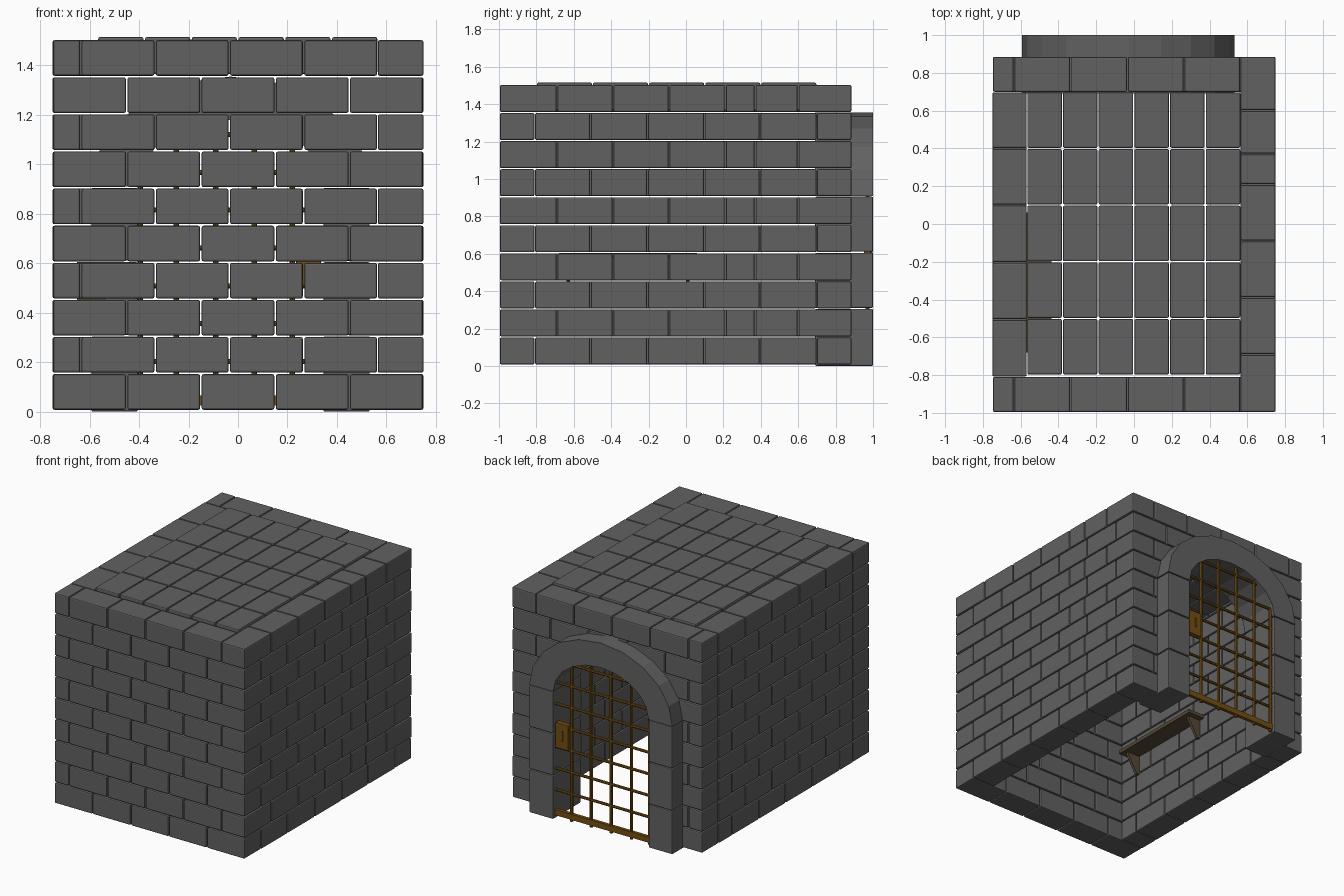
import bpy, bmesh, math
from mathutils import Matrix, Vector

if "Cube" in bpy.data.objects:
    bpy.data.objects.remove(bpy.data.objects["Cube"])


def material(name, rgb):
    m = bpy.data.materials.new(name)
    m.diffuse_color = (*rgb, 1)
    m.use_nodes = True
    m.node_tree.nodes["Principled BSDF"].inputs["Base Color"].default_value = m.diffuse_color
    return m


STONE = material("dark_stone", (0.12, 0.12, 0.12))
RUST = material("rusty_iron", (0.17, 0.075, 0.006))
WOOD = material("old_wood", (0.09, 0.065, 0.035))


def finish(name, bm, mat, bevel=0.0):
    bmesh.ops.recalc_face_normals(bm, faces=bm.faces)
    me = bpy.data.meshes.new(name)
    bm.to_mesh(me)
    bm.free()
    me.materials.append(mat)
    ob = bpy.data.objects.new(name, me)
    bpy.context.collection.objects.link(ob)
    if bevel:
        b = ob.modifiers.new("Bevel", 'BEVEL')
        b.width = bevel
        b.segments = 2
    return ob


def box(bm, x0, x1, y0, y1, z0, z1):
    m = Matrix.Translation(((x0 + x1) / 2, (y0 + y1) / 2, (z0 + z1) / 2)) @ \
        Matrix.Diagonal((x1 - x0, y1 - y0, z1 - z0, 1))
    bmesh.ops.create_cube(bm, size=1, matrix=m)


def rod(bm, a, b, r):
    a, b = Vector(a), Vector(b)
    d = b - a
    m = Matrix.Translation((a + b) / 2) @ d.to_track_quat('Z', 'Y').to_matrix().to_4x4()
    bmesh.ops.create_cone(bm, cap_ends=True, segments=8, radius1=r, radius2=r,
                          depth=d.length, matrix=m)


def prism(bm, pts, offset):
    f = bm.faces.new([bm.verts.new(p) for p in pts])
    ex = bmesh.ops.extrude_face_region(bm, geom=[f])
    bmesh.ops.translate(bm, vec=offset,
                        verts=[v for v in ex['geom'] if isinstance(v, bmesh.types.BMVert)])


G = 0.003                                   # half the joint between stones
H = 0.15                                    # course height
CX, SPRING = -0.03, 0.91                    # arch centre and springing height


def course(bm, cuts, lo, hi, row, along):
    z0, z1 = 0.005 + row * H + G, 0.005 + (row + 1) * H - G
    for a, b in zip(cuts, cuts[1:]):
        if along == 'x':
            box(bm, a + G, b - G, lo, hi, z0, z1)
        else:
            box(bm, lo, hi, a + G, b - G, z0, z1)


# Walls, laid course by course in running bond
front, back, right, left = (bmesh.new() for _ in range(4))
EVEN_X = [-0.75, -0.45, -0.15, 0.15, 0.45, 0.75]
ODD_X = [-0.75, -0.635, -0.335, -0.035, 0.265, 0.565]
HALF_GAP = {7: 0.36, 6: 0.45}               # doorway half width hidden in the arch ring
for row in range(10):
    odd = row % 2
    cx = ODD_X if odd else EVEN_X
    course(front, cx, -0.995, -0.81, row, 'x')
    if row >= 8:
        course(back, cx, 0.70, 0.885, row, 'x')
    else:
        g = HALF_GAP.get(row, 0.47)
        lo, hi = CX - g, CX + g
        course(back, [c for c in cx if c < lo - 0.04] + [lo], 0.70, 0.885, row, 'x')
        course(back, [hi] + [c for c in cx if c > hi + 0.04], 0.70, 0.885, row, 'x')
    course(right, [-0.998, -0.69, -0.39, -0.09, 0.21, 0.37, 0.60, 0.888] if odd
           else [-0.81, -0.51, -0.205, 0.10, 0.395, 0.70], 0.565, 0.75, row, 'y')
    course(left, [-0.81, -0.505, -0.205, 0.10, 0.40, 0.70] if odd
           else [-0.81, -0.66, -0.355, -0.05, 0.25, 0.55, 0.70], -0.75, -0.568, row, 'y')
for name, bm in (("front_wall", front), ("back_wall", back),
                 ("right_wall", right), ("left_wall", left)):
    finish(name, bm, STONE, 0.008)

# Roof slabs
bm = bmesh.new()
for i in range(6):
    for j in range(5):
        x, y = -0.568 + i * 0.189, -0.80 + j * 0.30
        box(bm, x + G, x + 0.189 - G, y + G, y + 0.30 - G, 1.365, 1.515)
finish("roof_slabs", bm, STONE, 0.008)

# Doorway pillars
Y0, Y1 = 0.69, 1.0
OUT_A, OUT_B, IN_A, IN_B = 0.5625, 0.445, 0.375, 0.27
bm = bmesh.new()
for s in (-1, 1):
    xs = sorted((CX + s * IN_A, CX + s * OUT_A))
    for k in range(3):
        box(bm, *xs, Y0, Y1, (0.0 if k == 0 else 0.01 + 0.3 * k) + 0.001, 0.305 + 0.3 * k)
finish("door_pillars", bm, STONE, 0.006)

# Faceted arch over the doorway
bm = bmesh.new()
N = 10
angles = [math.pi * i / N for i in range(N + 1)]
ring = [(CX + OUT_A * math.cos(t), Y0, SPRING + OUT_B * math.sin(t)) for t in angles]
ring += [(CX + IN_A * math.cos(t), Y0, SPRING + IN_B * math.sin(t)) for t in reversed(angles)]
prism(bm, ring, (0, Y1 - Y0, 0))
finish("door_arch", bm, STONE)

# Gate grille
GY = 0.97
bm = bmesh.new()


def reach(z):
    return IN_A if z < SPRING else IN_A * math.sqrt(max(0, 1 - ((z - SPRING) / IN_B) ** 2))


for x in (0.22, 0.065, -0.09, -0.25, -0.395):
    rise = IN_B * math.sqrt(max(0, 1 - ((x - CX) / IN_A) ** 2))
    rod(bm, (x, GY, 0.01), (x, GY, SPRING + rise + 0.01), 0.011)
for k in range(1, 8):
    z = 0.05 + 0.153 * k
    r = reach(z) + 0.015
    rod(bm, (CX - r, GY, z), (CX + r, GY, z), 0.010)
box(bm, CX - IN_A, CX + IN_A, GY - 0.012, GY + 0.012, 0.025, 0.065)
finish("gate_grille", bm, RUST)

# Lock plate with keyhole bar
bm = bmesh.new()
box(bm, 0.235, 0.335, GY - 0.018, GY + 0.018, 0.51, 0.69)
box(bm, 0.275, 0.29, GY + 0.018, GY + 0.026, 0.57, 0.64)
finish("gate_lock", bm, RUST, 0.003)

# Wall bench and its brackets
bm = bmesh.new()
box(bm, -0.65, -0.437, -0.68, 0.06, 0.58, 0.605)
finish("bench_seat", bm, WOOD)
bm = bmesh.new()
for y in (-0.64, 0.0):
    prism(bm, [(-0.65, y, 0.58), (-0.47, y, 0.58), (-0.47, y, 0.565),
               (-0.545, y, 0.44), (-0.65, y, 0.44)], (0, 0.02, 0))
finish("bench_brackets", bm, WOOD)
